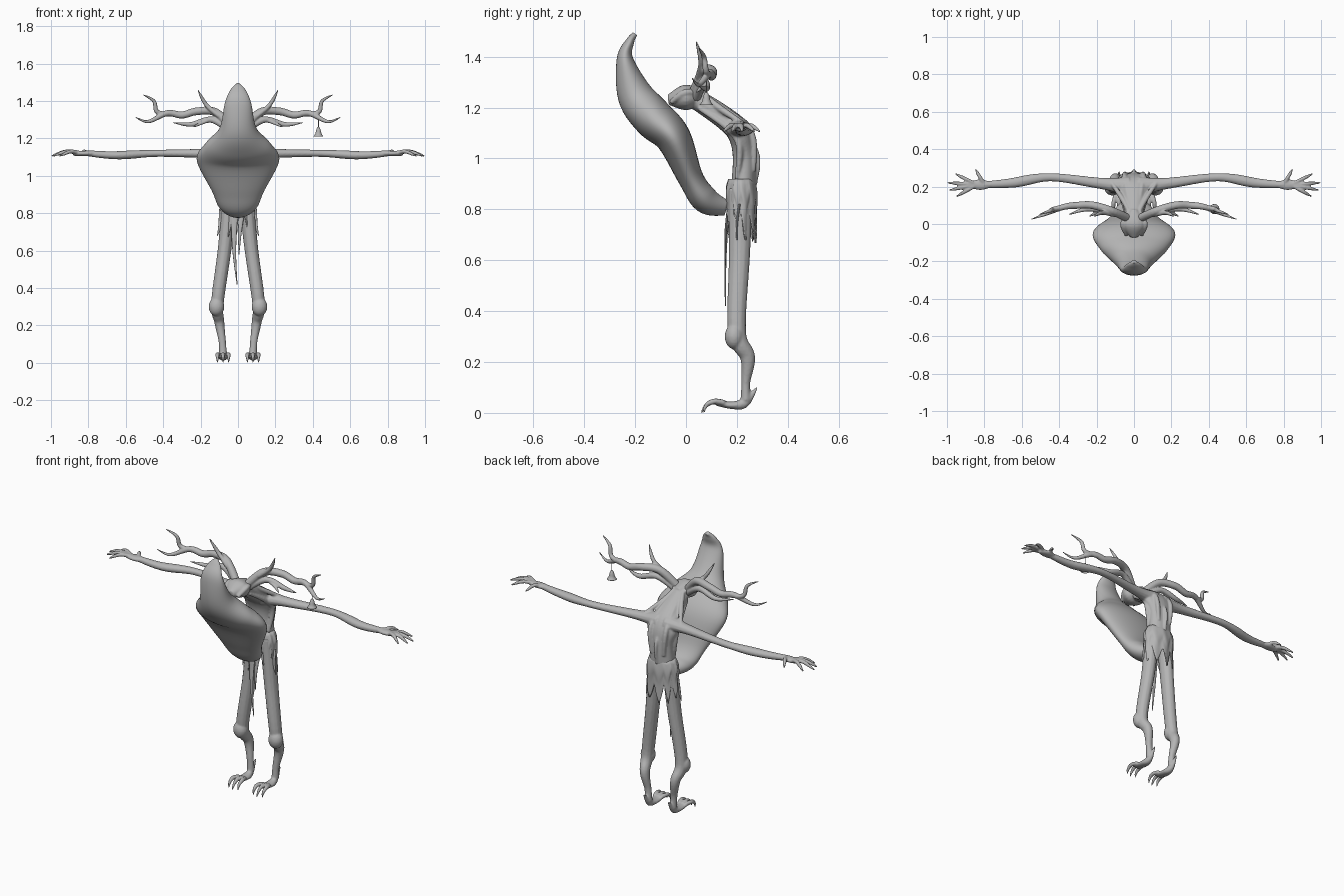
import bpy, bmesh, math, random
from mathutils import Vector, Matrix

random.seed(4)
if "Cube" in bpy.data.objects:
    bpy.data.objects.remove(bpy.data.objects["Cube"])

SIDES = {"left": 1, "right": -1}
ACROSS, ALONG, UP = Vector((1, 0, 0)), Vector((0, 1, 0)), Vector((0, 0, 1))

grey = bpy.data.materials.new("stone grey")
grey.use_nodes = True
grey.diffuse_color = (.46, .46, .46, 1)
grey.node_tree.nodes["Principled BSDF"].inputs["Base Color"].default_value = grey.diffuse_color


def finish(name, bm, voxel=None):
    """Turn the bmesh into a smooth object, optionally fused into one skin."""
    bmesh.ops.recalc_face_normals(bm, faces=bm.faces)
    mesh = bpy.data.meshes.new(name)
    bm.to_mesh(mesh)
    bm.free()
    mesh.materials.append(grey)
    mesh.shade_smooth()
    part = bpy.data.objects.new(name, mesh)
    bpy.context.collection.objects.link(part)
    if voxel:
        fuse = part.modifiers.new("fuse", 'REMESH')
        fuse.mode, fuse.voxel_size, fuse.use_smooth_shade = 'VOXEL', voxel, True
        soften = part.modifiers.new("soften", 'SMOOTH')
        soften.iterations = 3
    return part


def sample(values, t):
    """Smooth curve through numbers or vectors, with t from 0 to 1."""
    last = len(values) - 1
    start = min(int(t * last), last - 1)
    u = t * last - start
    before, a, b, after = (values[max(0, min(last, start + k))] for k in (-1, 0, 1, 2))
    slope_a, slope_b = (b - before) / 2, (after - a) / 2
    ease = u * u * (3 - 2 * u)
    return (a * (1 - ease) + b * ease + slope_a * (u * (1 - u) ** 2)
            - slope_b * (u * u * (1 - u)))


def bridge(bm, rings):
    for lower, upper in zip(rings, rings[1:]):
        for k in range(len(lower)):
            bm.faces.new((lower[k - 1], lower[k], upper[k], upper[k - 1]))


def tube(bm, points, widths, depths=None, ref=ACROSS, sides=12, flip=1):
    """Elliptical limb; widths lie along ref, depths at right angles to it."""
    points = [Vector((flip * x, y, z)) for x, y, z in points]
    depths = depths or widths
    count = 6 * len(points)
    path = [sample(points, i / count) for i in range(count + 1)]
    rings = []
    for i, centre in enumerate(path):
        tangent = (path[min(i + 1, count)] - path[max(i - 1, 0)]).normalized()
        side = (ref - tangent * ref.dot(tangent)).normalized()
        width = side * max(.002, sample(widths, i / count))
        depth = tangent.cross(side) * max(.002, sample(depths, i / count))
        angles = [math.tau * k / sides for k in range(sides)]
        rings.append([bm.verts.new(centre + width * math.cos(a) + depth * math.sin(a)) for a in angles])
    bridge(bm, rings)
    bm.faces.new(rings[0])
    bm.faces.new(rings[-1])


def middle(*pairs):
    """Points on the centre plane."""
    return [(0, y, z) for y, z in pairs]


# Large curved face shield
bm = bmesh.new()
tube(bm, middle((-.2, 1.49), (-.22, 1.46), (-.24, 1.39), (-.2, 1.25), (-.13, 1.16), (-.05, 1.08),
                (.02, .92), (.08, .835), (.16, .805)),
     [.01, .04, .07, .1, .18, .22, .14, .1, .03], [.01, .017, .033, .07, .08, .07, .05, .053, .03], sides=40)
finish("face_shield", bm)

# Torso with a bent neck, and the head
bm = bmesh.new()
tube(bm, middle((.22, .82), (.23, 1), (.21, 1.1), (.15, 1.16), (.03, 1.24)),
     [.08, .07, .1, .07, .045], [.05, .046, .048, .045, .04], sides=24)
tube(bm, middle((-.07, 1.23), (0, 1.24), (.08, 1.25)), [.02, .07, .02], [.02, .05, .02], sides=20)
tube(bm, middle((.27, .9), (.275, 1.03), (.15, 1.2)), [.01, .01])


def finger(angle, knuckle, length, flip):
    """Tapering finger fanned out from the wrist."""
    turn = math.radians(angle)
    reach = Vector((math.cos(turn), math.sin(turn), 0)) * length
    root = Vector((knuckle, .21, 1.12))
    tube(bm, [root, root + reach / 2 + UP * .01, root + reach - UP * .015],
         [.012, .011, .01, .004], ref=UP, sides=8, flip=flip)


for flip in SIDES.values():
    # Arms and hands
    tube(bm, [(.03, .2, 1.12), (.2, .22, 1.12), (.45, .25, 1.12), (.65, .22, 1.11), (.8, .21, 1.12)],
         [.055, .034, .026, .022, .028, .023, .017], [.045, .029, .022, .019, .023, .02, .016],
         ref=ALONG, flip=flip)
    tube(bm, [(.77, .21, 1.12), (.88, .21, 1.12)], [.017, .029, .012], [.015, .014], ref=ALONG, flip=flip)
    for angle in (27, 4, -11, -30):
        finger(angle, .84, .165 - abs(angle) / 800, flip)
    finger(60, .8, .095, flip)
    # Raised sinews and brows
    for sinew in ([(.03, .07, 1.25), (.06, .13, 1.2), (.12, .22, 1.14)],
                  [(.02, .08, 1.24), (.05, .25, 1.11), (.04, .265, .95)],
                  [(.04, .05, 1.2), (.08, .2, 1.08), (.06, .2, .92)],
                  [(.04, -.06, 1.22), (.06, 0, 1.26), (.03, .07, 1.25)]):
        tube(bm, sinew, [.01, .014, .01], flip=flip)
finish("torso_head_and_arms", bm, .005)

# Legs with round knees, clawed toes and a heel spur
for label, flip in SIDES.items():
    bm = bmesh.new()
    tube(bm, [(.045, .215, .88), (.07, .21, .62), (.11, .2, .32), (.1, .242, .22), (.085, .235, .12), (.08, .235, .05)],
         [.042, .037, .034, .027, .02, .021], [.05, .042, .036, .03, .018, .021], flip=flip)
    bmesh.ops.create_uvsphere(bm, u_segments=20, v_segments=12, radius=.042,
                              matrix=Matrix.Translation((flip * .115, .19, .3)) @ Matrix.Diagonal((1, .9, 1.2, 1)))
    tube(bm, [(.08, .28, .1), (.08, .23, .04), (.08, .18, .03), (.08, .12, .04)],
         [.004, .018, .028, .026], [.004, .02, .015, .012], flip=flip)
    for spread in (-1, 0, 1):
        tip = .08 + spread * .03
        tube(bm, [(.08 + spread * .02, .15, .04), (tip, .11, .045), (tip, .08, .03),
                  (tip, .06 + abs(spread) * .01, 0)], [.012, .011, .004], sides=8, flip=flip)
    finish(label + "_leg", bm, .005)

# Waist wrap with a ragged hem
bm = bmesh.new()
COUNT, ROWS = 96, 10
hem = []
while len(hem) < COUNT:
    tatter, lowest = random.randint(8, 13), random.uniform(.65, .71)
    hem += [lowest + .11 * abs(2 * k / tatter - 1) for k in range(tatter)]
rings = []
for row in range(ROWS + 1):
    drop = row / ROWS
    bulge = .2 * math.sin(math.pi * min(.8, drop * 1.4))
    ring = []
    for k in range(COUNT):
        angle = math.tau * k / COUNT
        fold = 1 + bulge + .06 * drop * math.sin(9 * angle)
        ring.append(bm.verts.new((.078 * (1 + drop / 8) * fold * math.cos(angle),
                                  .218 + .052 * fold * math.sin(angle),
                                  .92 + (hem[k] - .92) * drop)))
    rings.append(ring)
bridge(bm, rings)
bm.faces.new(rings[0])
wrap = finish("ragged_waist_wrap", bm)
wrap.modifiers.new("cloth_thickness", 'SOLIDIFY').thickness = .005

# Loose cloth strands
bm = bmesh.new()
thin = [.005, .004, .002]
tube(bm, [(-.02, .165, .8), (-.02, .155, .6), (-.005, .155, .42)], [.02, .01, .002], thin)
tube(bm, [(.02, .165, .8), (.01, .155, .7), (.005, .155, .58)], [.015, .01, .002], thin)
for flip in SIDES.values():
    tube(bm, [(.085, .21, .82), (.095, .2, .74), (.11, .2, .68)], [.016, .01, .002], thin, flip=flip)
finish("cloth_strands", bm)

# Branching antlers: main beam, upturned end, front tine, lower tine, small spur
branches = (
    ([(.03, .03, 1.25), (.12, .07, 1.34), (.22, .1, 1.345), (.3, .1, 1.325), (.38, .09, 1.335),
      (.48, .05, 1.29), (.55, .025, 1.315)], .023),
    ([(.34, .1, 1.33), (.43, .08, 1.34), (.45, .07, 1.4), (.51, .05, 1.435)], .014),
    ([(.1, .05, 1.32), (.17, .06, 1.38), (.215, .04, 1.46)], .014),
    ([(.04, .04, 1.24), (.14, .07, 1.3), (.25, .08, 1.275), (.35, .05, 1.285)], .019),
    ([(.15, .07, 1.3), (.2, .06, 1.28), (.24, .04, 1.26)], .011))
for label, flip in SIDES.items():
    bm = bmesh.new()
    for path, thick in branches:
        tube(bm, path, [thick, thick * .9, thick * .7, .003], ref=ALONG, flip=flip)
    finish(label + "_antler", bm, .004)

# Small bell on a cord
bm = bmesh.new()
tube(bm, [(.43, .08, 1.32), (.43, .08, 1.25)], [.002, .002], sides=6)
tube(bm, [(.43, .08, 1.26), (.43, .08, 1.21)], [.005, .012, .017, .027], sides=16)
finish("hanging_bell", bm)
